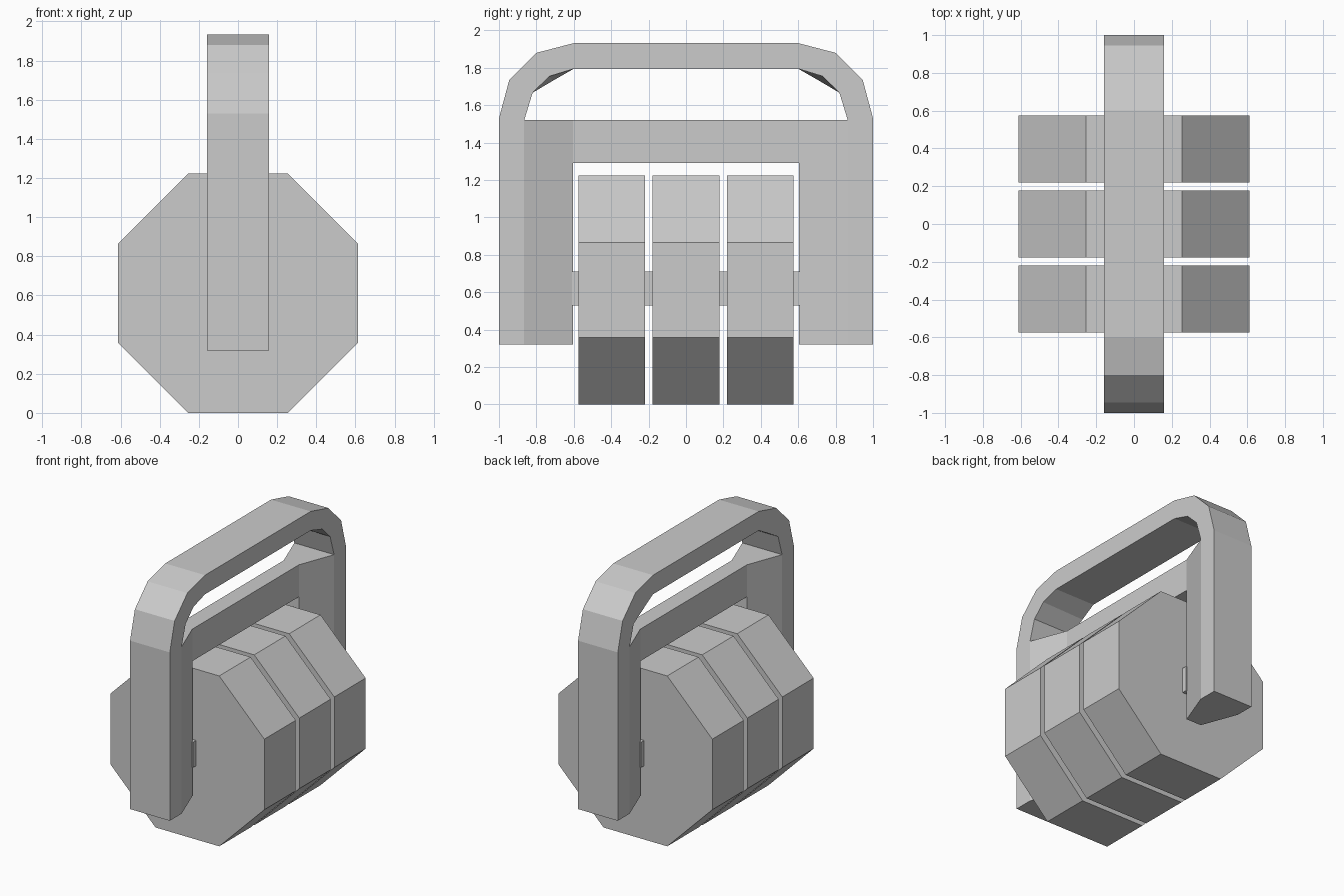
import bpy, bmesh, math

if "Cube" in bpy.data.objects:
    bpy.data.objects.remove(bpy.data.objects["Cube"])


def make_object(name, bm):
    bmesh.ops.recalc_face_normals(bm, faces=bm.faces)
    mesh = bpy.data.meshes.new(name)
    bm.to_mesh(mesh)
    bm.free()
    obj = bpy.data.objects.new(name, mesh)
    bpy.context.collection.objects.link(obj)
    return obj


def prism(name, start, end):
    """Solid joining two matching closed outlines."""
    bm = bmesh.new()
    a = [bm.verts.new(p) for p in start]
    b = [bm.verts.new(p) for p in end]
    bm.faces.new(a)
    bm.faces.new(b)
    for i in range(len(a)):
        j = (i + 1) % len(a)
        bm.faces.new((a[i], a[j], b[j], b[i]))
    return make_object(name, bm)


def upright(name, outline, z0, z1):
    return prism(name, [(x, y, z0) for x, y in outline],
                 [(x, y, z1) for x, y in outline])


HW = 0.158    # half width of handle
WEB = 0.06    # half width of thin web

# Arched handle: outer and inner (y, z) paths; inner corner is chamfered on one side
outer = [(1, 0.32), (1, 1.53), (0.945, 1.735), (0.8, 1.88), (0.6, 1.932)]
inner = [(0.865, 0.32), (0.865, 1.52), (0.82, 1.667), (0.73, 1.755), (0.6, 1.795)]
inner_flat = inner[:3] + [(0.71, 1.732)] + inner[4:]


def mirrored(path):
    return path + [(-y, z) for y, z in reversed(path)]


bm = bmesh.new()
rings = []
for o, r, l in zip(mirrored(outer), mirrored(inner), mirrored(inner_flat)):
    pts = [(HW, *o), (HW, *r), (-HW, *l), (-HW, *o)]
    rings.append([bm.verts.new(p) for p in pts])
for a, b in zip(rings, rings[1:]):
    for i in range(4):
        j = (i + 1) % 4
        bm.faces.new((a[i], a[j], b[j], b[i]))
bm.faces.new(rings[0])
bm.faces.new(rings[-1])
make_object("handle", bm)

# Tapered inner halves of the legs
for s, side in ((-1, "front"), (1, "back")):
    upright(side + "_leg_taper",
            [(HW, s * 0.865), (WEB, s * 0.605), (-WEB, s * 0.605), (-HW, s * 0.865)],
            0.32, 1.52)

# Crossbar between the legs
upright("crossbar", [(WEB, -0.605), (WEB, 0.605), (-WEB, 0.605), (-WEB, -0.605)],
        1.29, 1.52)

# Axle through the weights
upright("axle", [(0.07, -0.61), (0.07, 0.61), (-0.07, 0.61), (-0.07, -0.61)],
        0.53, 0.712)

# Three octagonal weight plates
radius = 0.612 / math.cos(math.pi / 8)
octagon = [(radius * math.cos((k + 0.5) * math.pi / 4),
            0.612 + radius * math.sin((k + 0.5) * math.pi / 4)) for k in range(8)]
for n, yc in enumerate((-0.397, 0, 0.397)):
    prism(f"weight_plate_{n + 1}",
          [(x, yc - 0.178, z) for x, z in octagon],
          [(x, yc + 0.178, z) for x, z in octagon])
